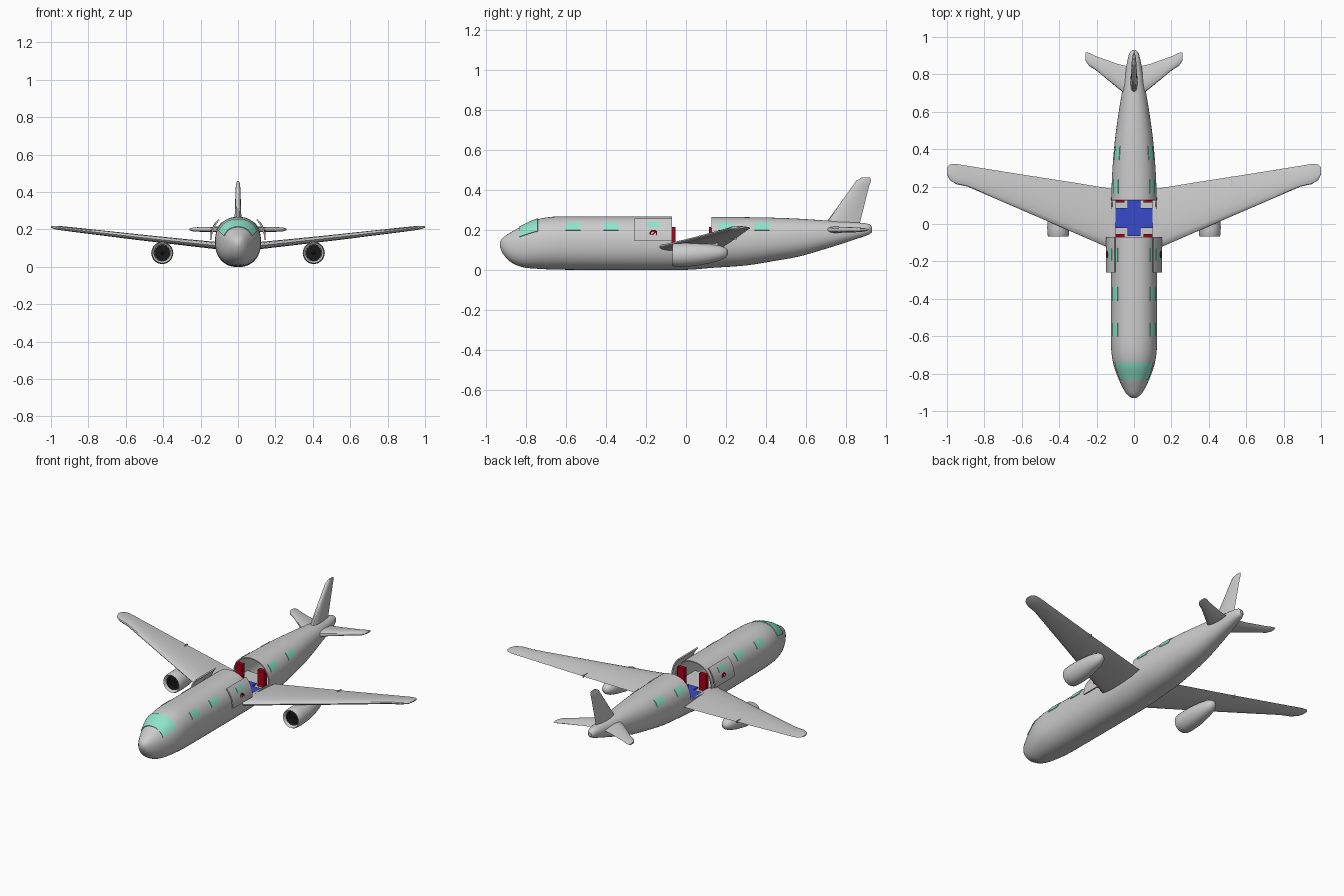
import bpy, bmesh
from math import sin, cos, pi, asin, sqrt, radians
from mathutils import Vector, Matrix

if "Cube" in bpy.data.objects:
    bpy.data.objects.remove(bpy.data.objects["Cube"])


def material(name, rgb):
    m = bpy.data.materials.new(name)
    m.diffuse_color = (*rgb, 1)
    m.use_nodes = True
    m.node_tree.nodes["Principled BSDF"].inputs["Base Color"].default_value = m.diffuse_color
    return m


GLASS = material("glass", (0.28, 0.78, 0.6))
BLUE = material("blue", (0.04, 0.07, 0.6))
RED = material("red", (0.4, 0.0, 0.01))
BLACK = material("black", (0.01, 0.01, 0.01))


def finish(name, bm, mat=None, thick=0, mirror=False, offset=-1, angle=35):
    """Turn a bmesh into a shaded object, optionally thickened and mirrored over x."""
    bmesh.ops.recalc_face_normals(bm, faces=bm.faces)
    me = bpy.data.meshes.new(name)
    bm.to_mesh(me)
    bm.free()
    ob = bpy.data.objects.new(name, me)
    bpy.context.collection.objects.link(ob)
    if mat:
        me.materials.append(mat)
    bpy.ops.object.select_all(action='DESELECT')
    ob.select_set(True)
    bpy.context.view_layer.objects.active = ob
    if thick:
        s = ob.modifiers.new("thickness", 'SOLIDIFY')
        s.thickness, s.offset = thick, offset
        bpy.ops.object.modifier_apply(modifier=s.name)
    if mirror:
        m = ob.modifiers.new("mirror", 'MIRROR')
        m.use_mirror_merge = False
        bpy.ops.object.modifier_apply(modifier=m.name)
    bpy.ops.object.shade_smooth_by_angle(angle=radians(angle))
    return ob


def loft(rings, caps=True, skip=None):
    """Bridge closed rings of points; skip(i, k) leaves a face out."""
    bm = bmesh.new()
    vs = [[bm.verts.new(p) for p in r] for r in rings]
    n = len(vs[0])
    for i in range(len(vs) - 1):
        for k in range(n):
            if not (skip and skip(i, k)):
                j = (k + 1) % n
                bm.faces.new((vs[i][k], vs[i][j], vs[i + 1][j], vs[i + 1][k]))
    if caps:
        bm.faces.new(vs[0])
        bm.faces.new(vs[-1])
    return bm


def box(name, lo, hi, mat=None, mirror=False):
    lo, hi = Vector(lo), Vector(hi)
    bm = bmesh.new()
    bmesh.ops.create_cube(bm, size=1, matrix=Matrix.Translation((lo + hi) / 2)
                          @ Matrix.Diagonal((*(hi - lo), 1)))
    return finish(name, bm, mat, mirror=mirror)


# Fuselage stations: y, half width, bottom z, top z
ST = [(-.93, .012, .115, .14), (-.915, .034, .082, .16), (-.88, .058, .042, .184),
      (-.82, .086, .014, .218), (-.75, .11, .006, .25), (-.67, .122, .002, .265),
      (-.55, .123, 0, .267), (0, .123, 0, .267), (.13, .122, .01, .265),
      (.3, .115, .022, .263), (.45, .102, .046, .26), (.57, .086, .068, .255),
      (.72, .062, .112, .245), (.86, .038, .157, .236), (.915, .024, .177, .228),
      (.93, .01, .19, .212)]


def section(y):
    """Smooth interpolation of the stations."""
    i = max(0, min(len(ST) - 2, sum(s[0] <= y for s in ST) - 1))
    a, b = ST[i], ST[i + 1]
    p, q = ST[max(i - 1, 0)], ST[min(i + 2, len(ST) - 1)]
    h = b[0] - a[0]
    t = (y - a[0]) / h
    out = []
    for c in (1, 2, 3):
        ma = (b[c] - p[c]) / (b[0] - p[0]) * h
        mb = (q[c] - a[c]) / (q[0] - a[0]) * h
        out.append((2*t**3 - 3*t*t + 1) * a[c] + (t**3 - 2*t*t + t) * ma
                   + (3*t*t - 2*t**3) * b[c] + (t**3 - t*t) * mb)
    return out


def power(v, p=0.9):
    return abs(v) ** p * (1 if v >= 0 else -1)


def skin(y, t, off=0.0):
    """Point on the fuselage skin at station y and angle t, pushed out by off."""
    w, b, top = section(y)
    return Vector(((w + off) * power(cos(t)), y,
                   (b + top) / 2 + ((top - b) / 2 + off) * power(sin(t))))


def angle_at(y, z):
    w, b, top = section(y)
    return asin(max(-1, min(1, power((z - (b + top) / 2) / ((top - b) / 2), 1 / 0.9))))


def patch(name, fn, mat, nu, nv, thick, mirror):
    """Thin panel following fn(u, v)."""
    bm = bmesh.new()
    g = [[bm.verts.new(fn(i / nu, j / nv)) for j in range(nv + 1)] for i in range(nu + 1)]
    for i in range(nu):
        for j in range(nv):
            bm.faces.new((g[i][j], g[i + 1][j], g[i + 1][j + 1], g[i][j + 1]))
    return finish(name, bm, mat, thick, mirror, offset=0)


def side_panel(name, y0, y1, z0, z1, off, thick, mat=None):
    def fn(u, v):
        y = y0 + (y1 - y0) * u
        return skin(y, angle_at(y, z0 + (z1 - z0) * v), off)
    patch(name, fn, mat, 4, 6, thick, True)


# Fuselage shell with the open cabin section
GAP0, GAP1, N = -.07, .127, 48
ys = []
for a, b in zip(ST, ST[1:]):
    ys += [a[0] + (b[0] - a[0]) * k / 3 for k in range(3)]
ys = sorted(ys + [ST[-1][0], GAP0, GAP1])
finish("fuselage", loft([[skin(y, 2 * pi * k / N) for k in range(N)] for y in ys],
                        skip=lambda i, k: GAP0 <= ys[i] < GAP1 and k < N // 2), thick=.006)

# Windscreen and cabin windows
patch("windscreen", lambda u, v: skin(-.832 + .092 * u, radians(28 + 124 * v), .002),
      GLASS, 8, 24, .004, False)
for i, y in enumerate((-.565, -.375, -.165, .2, .38)):
    side_panel(f"cabin_window_{i + 1}", y - .037, y + .037, .197, .235, .001, .004, GLASS)

# Slid-open doors with window and round handle
side_panel("sliding_door", -.258, -.07, .142, .236, .022, .008)
side_panel("door_window", -.195, -.13, .198, .222, .026, .003, GLASS)
bm = loft([[(.142 + .004 * cos(b), -.163 + (.016 + .004 * sin(b)) * cos(a),
             .18 + (.016 + .004 * sin(b)) * sin(a)) for b in (k * pi / 4 for k in range(8))]
           for a in (j * pi / 12 for j in range(25))], caps=False)
bmesh.ops.remove_doubles(bm, verts=bm.verts, dist=1e-5)
finish("door_handle_ring", bm, RED, mirror=True)
bm = bmesh.new()
bmesh.ops.create_cube(bm, size=1, matrix=Matrix.Translation((.142, -.163, .18))
                      @ Matrix.Rotation(radians(40), 4, 'X') @ Matrix.Diagonal((.007, .034, .007, 1)))
finish("door_handle_bar", bm, RED, mirror=True)

# Cabin interior: floor, blue carpet cross, red curtains
box("cabin_floor", (-.113, -.25, .105), (.113, .25, .113))
box("aisle_carpet", (-.035, -.065, .113), (.035, .127, .122), BLUE)
box("doorway_carpet", (.035, -.022, .113), (.113, .085, .122), BLUE, True)
box("front_curtain", (.052, -.078, .113), (.098, -.053, .215), RED, True)
box("rear_curtain", (.052, .114, .113), (.098, .139, .215), RED, True)

# Wings and tail surfaces: rows of span, leading y, trailing y, height, thickness
CHORD = (0, .03, .12, .3, .55, .8, 1)


def foil(name, rows, place, mirror):
    outline = [(c, 1) for c in CHORD] + [(c, -1) for c in CHORD[-2:0:-1]]

    def pt(row, c, s):
        span, le, te, h, th = row
        half = 1.3 * th * (sqrt(c) * (1 - c)) + .08 * th * (c > 0)
        return place(span, le + (te - le) * c, h + s * half)
    finish(name, loft([[pt(r, c, s) for c, s in outline] for r in rows]), mirror=mirror, angle=40)


def flat(s, y, h):
    return (s, y, h)


foil("wing", [(.1, -.143, .185, .112, .034), (.3, -.056, .218, .133, .03),
              (.52, .04, .252, .157, .027), (.89, .2, .311, .2, .021),
              (.95, .213, .321, .207, .019), (.985, .235, .319, .211, .014),
              (1.0, .265, .302, .213, .006)], flat, True)
foil("tailplane", [(.02, .675, .84, .2, .03), (.085, .725, .855, .2, .026),
                   (.2, .82, .896, .2, .022), (.24, .845, .915, .2, .018),
                   (.258, .872, .918, .2, .008)], flat, True)
foil("tail_fin", [(.215, .685, .865, 0, .036), (.25, .71, .872, 0, .032),
                  (.42, .833, .915, 0, .022), (.445, .85, .924, 0, .018),
                  (.46, .877, .92, 0, .008)], lambda s, y, h: (h, y, s), False)

# Aileron hinge ends on the wing
box("flap_joint", (.518, .195, .152), (.524, .254, .166), None, True)


# Engines: nacelle, dark intake, pylon
def lathe(profile):
    return loft([[(.405 + r * cos(a), y, .074 + .012 * max(0, y) / .2 + r * sin(a))
                  for a in (2 * pi * k / 32 for k in range(32))] for y, r in profile])


finish("engine_nacelle", lathe([(-.02, .043), (-.055, .043), (-.066, .048), (-.068, .053),
                                (-.06, .057), (-.02, .059), (.05, .057), (.12, .048),
                                (.17, .037), (.197, .025), (.21, .01)]), mirror=True, angle=50)
finish("engine_intake", lathe([(-.054, .0425), (-.0215, .0425), (-.022, .01), (-.04, .002)][1:]),
       BLACK, mirror=True)
finish("intake_lining", loft([[(.405 + .0422 * cos(a), y, .074 + .0422 * sin(a))
                               for a in (2 * pi * k / 32 for k in range(32))]
                              for y in (-.055, -.02)], caps=False), BLACK, mirror=True)
box("engine_pylon", (.395, .01, .1), (.415, .16, .143), None, True)
